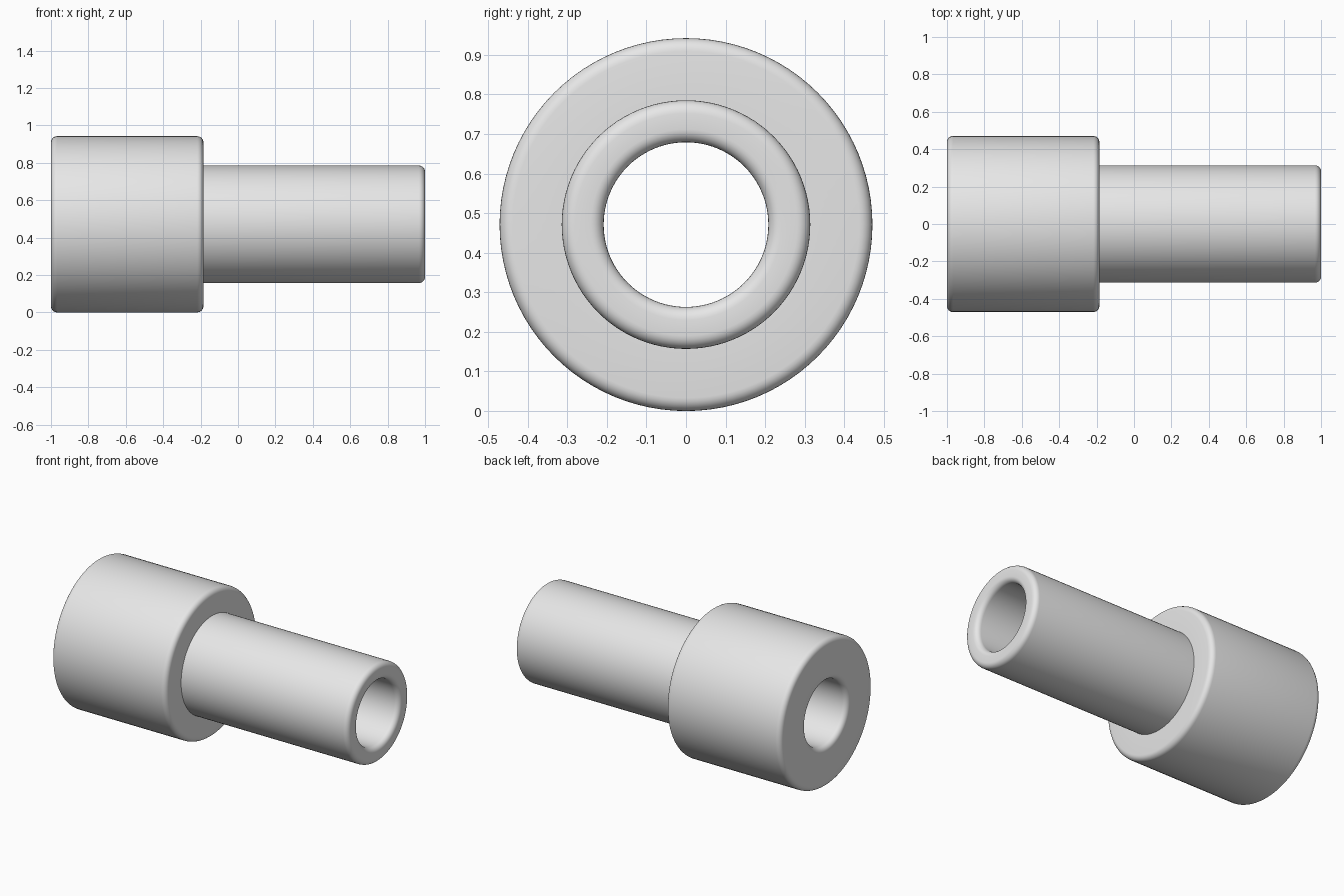
import bpy, bmesh, math
from mathutils import Matrix, Vector

if "Cube" in bpy.data.objects:
    bpy.data.objects.remove(bpy.data.objects["Cube"])

R_HEAD, R_TUBE, R_BORE = 0.471, 0.314, 0.208
X_SHOULDER, ROUND, SEGMENTS, ARC_STEPS = -0.185, 0.033, 96, 6

grey = bpy.data.materials.new("plain grey")
grey.diffuse_color = (0.8, 0.8, 0.8, 1)
grey.use_nodes = True
grey.node_tree.nodes["Principled BSDF"].inputs["Base Color"].default_value = grey.diffuse_color


def rounded(x, r, sx, sr, flip=False):
    """Quarter-round at a corner; sx and sr point from the corner into the solid."""
    cx, cr = x + sx * ROUND, r + sr * ROUND
    pts = []
    for i in range(ARC_STEPS + 1):
        a = i / ARC_STEPS * math.pi / 2
        pts.append((cx - sx * ROUND * math.cos(a), cr - sr * ROUND * math.sin(a)))
    return pts[::-1] if flip else pts


# Closed half-section: (position along the axis, radius)
profile = (
    rounded(-1, R_HEAD, 1, -1)
    + rounded(X_SHOULDER, R_HEAD, -1, -1, True)
    + [(X_SHOULDER, R_TUBE)]
    + rounded(1, R_TUBE, -1, -1, True)
    + rounded(1, R_BORE, -1, 1)
    + rounded(-1, R_BORE, 1, 1, True)
)

# Stepped bushing: section revolved about the x axis
bm = bmesh.new()
rings = []
for k in range(SEGMENTS):
    turn = Matrix.Rotation(2 * math.pi * k / SEGMENTS, 3, 'X')
    rings.append([bm.verts.new(turn @ Vector((x, 0, r)) + Vector((0, 0, R_HEAD)))
                  for x, r in profile])
n = len(profile)
for k in range(SEGMENTS):
    a, b = rings[k], rings[(k + 1) % SEGMENTS]
    for i in range(n):
        j = (i + 1) % n
        bm.faces.new((a[i], a[j], b[j], b[i]))
bmesh.ops.recalc_face_normals(bm, faces=bm.faces)
mesh = bpy.data.meshes.new("stepped_bushing")
bm.to_mesh(mesh)
bm.free()
mesh.materials.append(grey)

bushing = bpy.data.objects.new("stepped_bushing", mesh)
bpy.context.collection.objects.link(bushing)
bpy.context.view_layer.objects.active = bushing
bushing.select_set(True)
bpy.ops.object.shade_smooth_by_angle(angle=math.radians(30))
